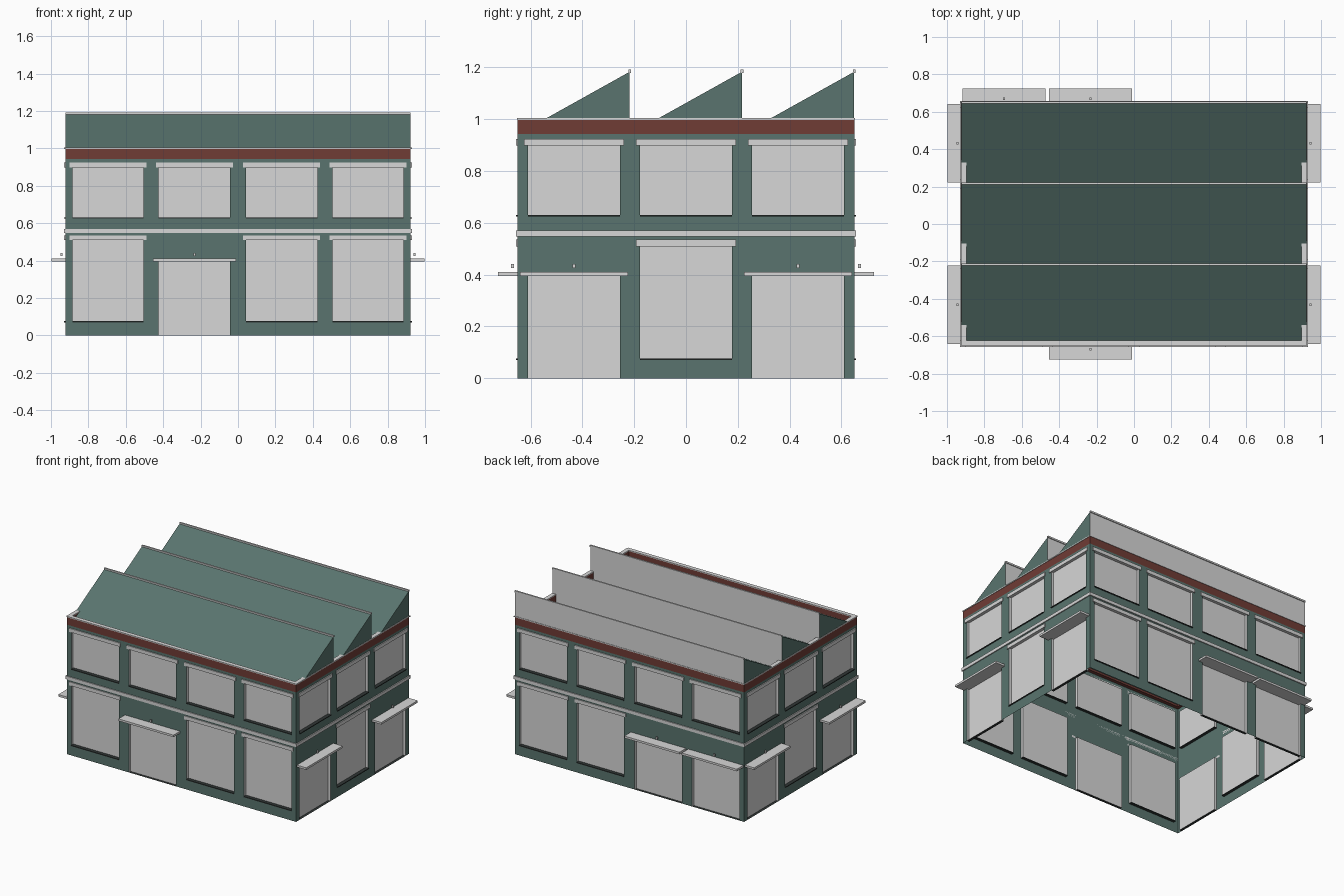
import bpy
import bmesh
from math import pi
from mathutils import Matrix, Vector

cube = bpy.data.objects.get("Cube")
if cube:
    bpy.data.objects.remove(cube)


def material(name, rgb):
    m = bpy.data.materials.new(name)
    m.use_nodes = True
    color = (*rgb, 1)
    m.diffuse_color = color
    m.node_tree.nodes["Principled BSDF"].inputs["Base Color"].default_value = color
    return m


MATS = [material("teal wall", (0.1, 0.175, 0.157)),
        material("pale grey", (0.68, 0.68, 0.68)),
        material("brick red", (0.16, 0.045, 0.036)),
        material("dark sill", (0.03, 0.037, 0.036))]
TEAL, GREY, RED, DARK = range(4)

HX, HY = 0.923, 0.65
TOP, BAND, RIDGE = 1.0, 0.942, 1.183
RECESS = 0.02


def finish(name, bm):
    mesh = bpy.data.meshes.new(name)
    bm.to_mesh(mesh)
    bm.free()
    for m in MATS:
        mesh.materials.append(m)
    obj = bpy.data.objects.new(name, mesh)
    bpy.context.collection.objects.link(obj)
    return obj


def face(bm, points, mat):
    f = bm.faces.new([bm.verts.new(p) for p in points])
    f.material_index = mat


def add_box(bm, lo, hi, mat):
    lo, hi = Vector(lo), Vector(hi)
    verts = bmesh.ops.create_cube(bm, size=1)["verts"]
    for v in verts:
        v.co = (lo + hi) / 2 + v.co * (hi - lo)
    for f in {f for v in verts for f in v.link_faces}:
        f.material_index = mat


class Side:
    """One facade, drawn facing -y and then turned into place."""

    def __init__(self, name, turn, half, dist, centres, width, doors):
        self.name, self.half, self.dist = name, half, dist
        self.spin = Matrix.Rotation(turn, 4, "Z")
        self.build(centres, width, doors)

    def boxes(self, part, items, mat):
        # each item: u range, outward range, z range
        bm = bmesh.new()
        for u, d, z in items:
            add_box(bm, (u[0], -self.dist - d[1], z[0]), (u[1], -self.dist - d[0], z[1]), mat)
        self.place(part, bm)

    def place(self, part, bm):
        bm.transform(self.spin)
        finish(self.name + "_" + part, bm)

    def quad(self, bm, u0, u1, z0, z1, mat, d=0):
        y = -self.dist + d
        face(bm, [(u0, y, z0), (u1, y, z0), (u1, y, z1), (u0, y, z1)], mat)

    def opening(self, bm, u0, u1, z0, z1):
        self.quad(bm, u0, u1, z0, z1, GREY, RECESS)
        a, b = -self.dist, -self.dist + RECESS
        corners = [(u0, z0), (u1, z0), (u1, z1), (u0, z1)]
        for i, (p, q) in enumerate(zip(corners, corners[1:] + corners[:1])):
            face(bm, [(p[0], a, p[1]), (q[0], a, q[1]), (q[0], b, q[1]), (p[0], b, p[1])],
                 GREY if i else DARK)

    def build(self, centres, width, doors):
        bm = bmesh.new()
        lintels, sills, awnings, lamps = [], [], [], []
        edge = -self.half
        for i, c in enumerate(centres):
            u0, u1 = c - width, c + width
            self.quad(bm, edge, u0, 0, BAND, TEAL)
            edge = u1
            low = (0, 0.395) if i in doors else (0.075, 0.513)
            z = 0
            for z0, z1 in (low, (0.63, 0.902)):
                if z0 > z:
                    self.quad(bm, u0, u1, z, z0, TEAL)
                self.opening(bm, u0, u1, z0, z1)
                z = z1
                if z0 > 0:
                    lintels.append(((u0 - 0.015, u1 + 0.015), (0, 0.007), (z1 - 0.004, z1 + 0.022)))
                    sills.append(((u0, u1), (-RECESS, 0.006), (z0 - 0.005, z0 + 0.001)))
            self.quad(bm, u0, u1, z, BAND, TEAL)
            if i in doors:
                awnings.append(((u0 - 0.031, u1 + 0.031), (0, 0.075), (0.395, 0.41)))
                lamps.append(((c - 0.006, c + 0.006), (0.014, 0.026), (0.425, 0.441)))
        self.quad(bm, edge, self.half, 0, BAND, TEAL)
        self.quad(bm, -self.half, self.half, BAND, TOP, RED)
        self.place("wall", bm)
        self.boxes("lintels", lintels, GREY)
        self.boxes("sills", sills, DARK)
        self.boxes("awnings", awnings, GREY)
        self.boxes("awning_brackets", lamps, GREY)
        run = (-self.half - 0.007, self.half + 0.007)
        self.boxes("string_course", [(run, (0, 0.007), (0.547, 0.57))], GREY)
        # parapet with a pale coping
        if self.name != "back":
            inner = (-self.half, self.half)
            self.boxes("parapet", [(inner, (-0.026, -0.002), (BAND, TOP - 0.003))], RED)
            self.boxes("coping", [(inner, (-0.027, 0.003), (TOP - 0.003, TOP + 0.004))], GREY)
        else:
            self.boxes("coping", [(run, (0, 0.003), (TOP - 0.003, TOP + 0.004))], GREY)


LONG = (-0.695, -0.233, 0.233, 0.695)
SHORT = (-0.432, 0, 0.432)
Side("front", 0, HX, HY, LONG, 0.191, {1})
Side("right", pi / 2, HY, HX, SHORT, 0.178, {0, 2})
Side("back", pi, HX, HY, LONG, 0.191, {2, 3})
Side("left", -pi / 2, HY, HX, SHORT, 0.178, {0, 2})

# sawtooth roof: sloping panel, upright glazing, gable ends and ridge cap
PITCH = 2 * HY / 3
X = HX - 0.001
for n in range(3):
    y0 = -HY + n * PITCH
    y1 = y0 + PITCH - 0.001
    bm = bmesh.new()
    face(bm, [(-X, y0, BAND), (X, y0, BAND), (X, y1, RIDGE), (-X, y1, RIDGE)], TEAL)
    face(bm, [(X, y1, BAND), (-X, y1, BAND), (-X, y1, RIDGE), (X, y1, RIDGE)], GREY)
    face(bm, [(X, y0, BAND), (X, y1, BAND), (X, y1, RIDGE)], TEAL)
    face(bm, [(-X, y1, BAND), (-X, y0, BAND), (-X, y1, RIDGE)], TEAL)
    finish(f"roof_tooth_{n + 1}", bm)
    bm = bmesh.new()
    add_box(bm, (-HX, y1 - 0.005, RIDGE - 0.004), (HX, y1 + 0.006, RIDGE + 0.008), GREY)
    finish(f"ridge_cap_{n + 1}", bm)
